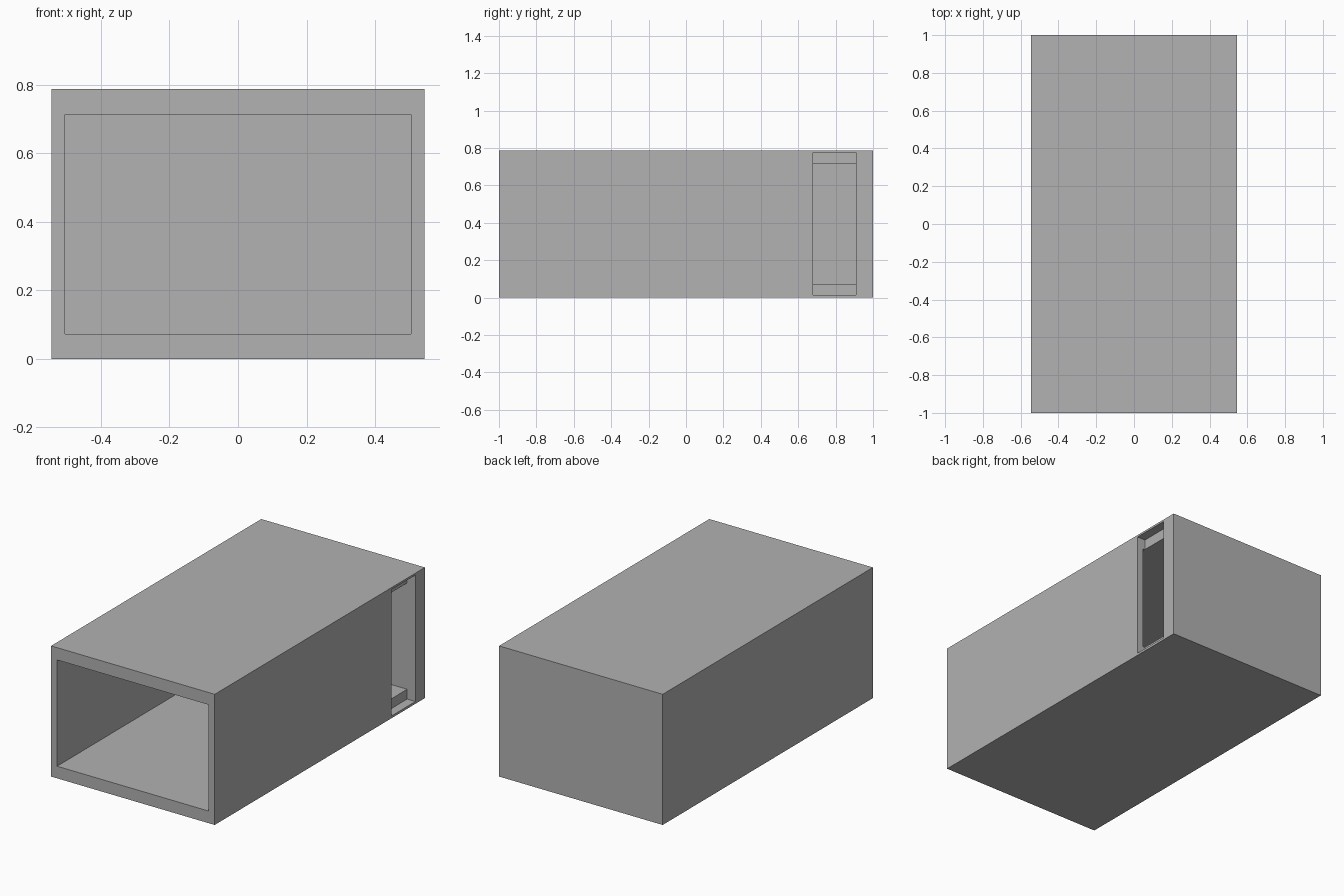
import bpy

cube = bpy.data.objects.get("Cube")
if cube:
    bpy.data.objects.remove(cube, do_unlink=True)

grey = bpy.data.materials.new("plain grey")
grey.use_nodes = True
grey.diffuse_color = (0.445, 0.445, 0.445, 1)
grey.node_tree.nodes["Principled BSDF"].inputs["Base Color"].default_value = grey.diffuse_color


def box(name, low, high):
    """Axis-aligned box between two corners."""
    bpy.ops.mesh.primitive_cube_add(size=1)
    obj = bpy.context.object
    obj.name = name
    for v in obj.data.vertices:
        v.co = [b if c > 0 else a for a, b, c in zip(low, high, v.co)]
    obj.data.materials.append(grey)
    return obj


def cut(target, cutter):
    """Subtract a cutter and discard it."""
    mod = target.modifiers.new("cut", 'BOOLEAN')
    mod.operation = 'DIFFERENCE'
    mod.solver = 'EXACT'
    mod.object = cutter
    cutter.hide_render = True
    bpy.context.view_layer.objects.active = target
    bpy.ops.object.modifier_apply(modifier=mod.name)
    bpy.data.objects.remove(cutter, do_unlink=True)


BACK_WALL = 0.91

# Outer case
case = box("case", (-0.545, -1, 0), (0.545, 1, 0.787))

# Cavity, open at the front
cut(case, box("cavity_cutter", (-0.505, -1.2, 0.073), (0.505, BACK_WALL, 0.713)))

# Tall slot in the left wall, cut a little deeper than the wall
cut(case, box("slot_cutter", (0.49, 0.68, 0.014), (0.7, BACK_WALL, 0.775)))
